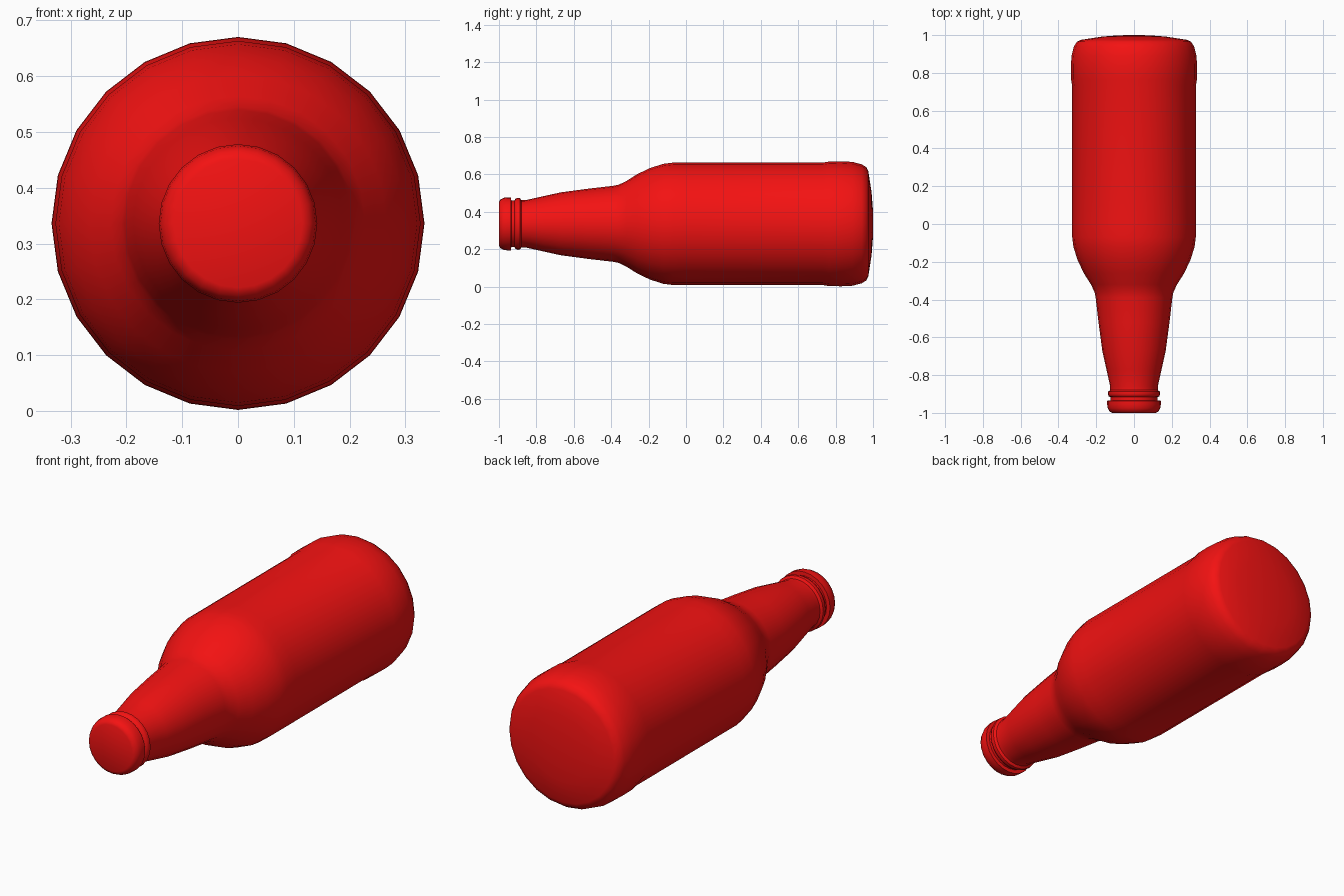
import bpy, bmesh
from math import cos, sin, tau, radians

if "Cube" in bpy.data.objects:
    bpy.data.objects.remove(bpy.data.objects["Cube"])

SIDES = 24
AXIS_Z = 0.336

# Bottle outline as (y, radius), from mouth to base
PROFILE = [
    (-1.0, 0.115), (-0.993, 0.130), (-0.975, 0.139), (-0.955, 0.142), (-0.936, 0.142),  # lip
    (-0.934, 0.124), (-0.917, 0.124),                                                  # groove
    (-0.912, 0.134), (-0.900, 0.139), (-0.888, 0.138), (-0.880, 0.126),                # collar
    (-0.86, 0.126), (-0.77, 0.146), (-0.67, 0.168), (-0.52, 0.188), (-0.39, 0.203),    # neck
    (-0.36, 0.209), (-0.32, 0.228), (-0.26, 0.266), (-0.19, 0.299), (-0.12, 0.321),    # shoulder
    (-0.07, 0.327), (0.0, 0.327), (0.73, 0.327),                                       # body
    (0.765, 0.333), (0.83, 0.334), (0.89, 0.331), (0.94, 0.318), (0.965, 0.302),       # heel
    (0.975, 0.280), (0.992, 0.17), (0.999, 0.08),                                      # base
]

bm = bmesh.new()
rings = [[bm.verts.new((r * cos(tau * i / SIDES), y, AXIS_Z + r * sin(tau * i / SIDES)))
          for i in range(SIDES)] for y, r in PROFILE]
for a, b in zip(rings, rings[1:]):
    for i in range(SIDES):
        j = (i + 1) % SIDES
        bm.faces.new((a[i], a[j], b[j], b[i]))

# Closed mouth and gently domed base
bm.faces.new(rings[0])
centre = bm.verts.new((0, 1.0, AXIS_Z))
for i in range(SIDES):
    bm.faces.new((rings[-1][i], rings[-1][(i + 1) % SIDES], centre))
bmesh.ops.recalc_face_normals(bm, faces=bm.faces)

mesh = bpy.data.meshes.new("bottle")
bm.to_mesh(mesh)
bm.free()
bottle = bpy.data.objects.new("bottle", mesh)
bpy.context.collection.objects.link(bottle)

# Red glass
red = bpy.data.materials.new("red_glass")
red.diffuse_color = (0.9, 0.006, 0.006, 1)
red.use_nodes = True
red.node_tree.nodes["Principled BSDF"].inputs["Base Color"].default_value = red.diffuse_color
mesh.materials.append(red)

bpy.context.view_layer.objects.active = bottle
bottle.select_set(True)
bpy.ops.object.shade_smooth_by_angle(angle=radians(50))
